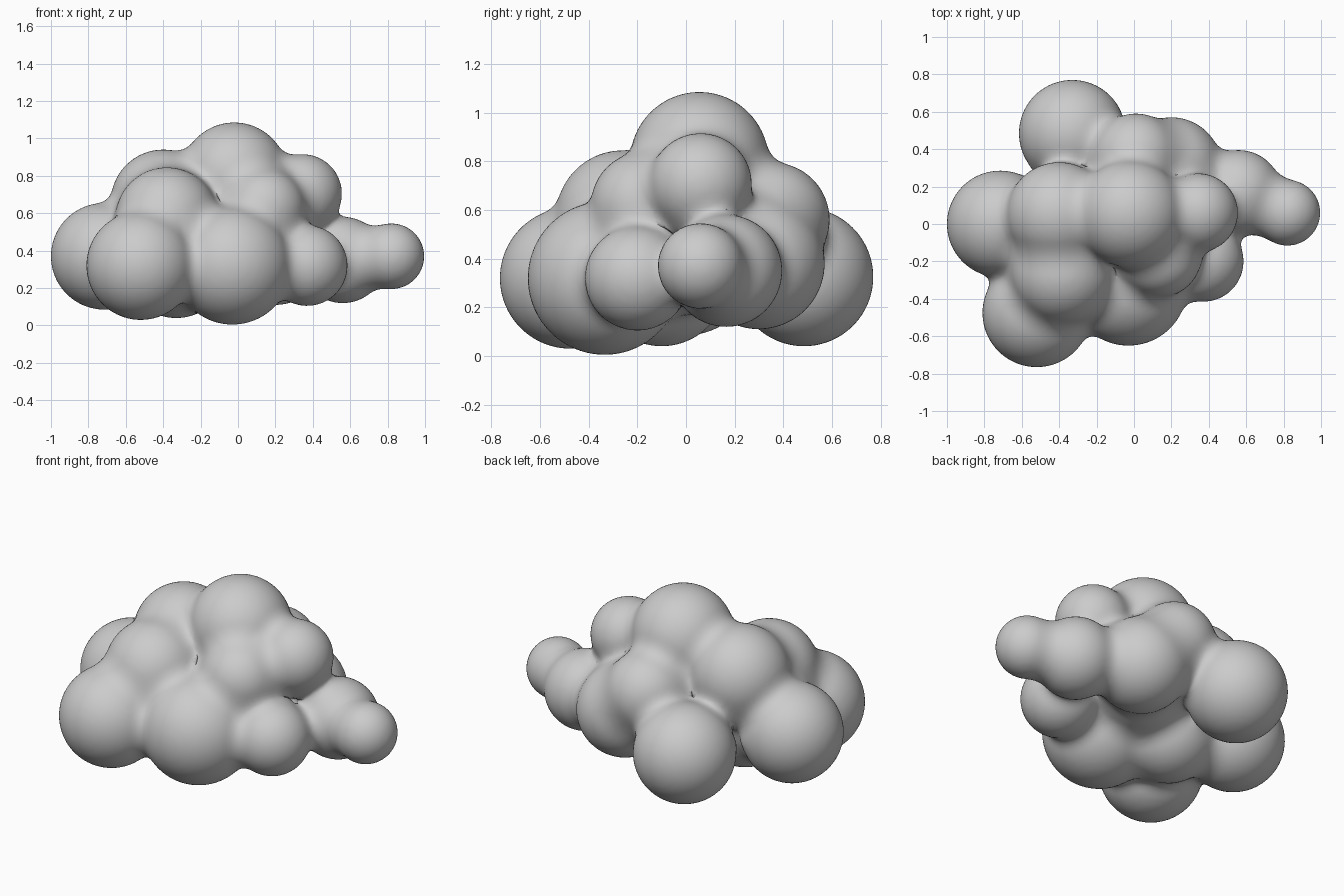
import bpy, bmesh
from mathutils import Vector, Matrix

if "Cube" in bpy.data.objects:
    bpy.data.objects.remove(bpy.data.objects["Cube"])

# Puffs: x, y, z, radius
PUFFS = [
    (0.82, 0.06, 0.37, 0.175),    # right tip
    (0.56, 0.165, 0.35, 0.23),    # right
    (0.37, -0.20, 0.32, 0.215),   # front right
    (-0.03, -0.335, 0.32, 0.315), # front middle
    (-0.52, -0.475, 0.32, 0.29),  # front left
    (-0.715, 0.0, 0.37, 0.285),   # left
    (-0.33, 0.485, 0.325, 0.285), # back left
    (-0.02, 0.055, 0.80, 0.285),  # crown
    (-0.40, 0.05, 0.66, 0.28),    # upper left
    (0.345, 0.06, 0.705, 0.21),   # upper right
    (-0.38, -0.26, 0.57, 0.275),  # upper front left
    (0.14, -0.17, 0.62, 0.22),    # upper front right
    (0.01, 0.355, 0.56, 0.235),   # upper back
    (0.20, 0.30, 0.38, 0.27),     # back right
    (-0.33, -0.10, 0.31, 0.27),   # hidden core
    (0.0, 0.05, 0.45, 0.28),      # hidden core
]
BLEND = 0.09
BALLS = [(Vector(p[:3]), p[3]) for p in PUFFS]


def field(p):
    """Distance to the softly blended union of all puffs."""
    d = 10.0
    for c, r in BALLS:
        e = (p - c).length - r
        h = max(BLEND - abs(d - e), 0.0)
        d = min(d, e) - h * h / (4 * BLEND)
    return d


# Overlapping spheres fused into one skin
bm = bmesh.new()
for c, r in BALLS:
    bmesh.ops.create_icosphere(bm, subdivisions=4, radius=r, matrix=Matrix.Translation(c))
mesh = bpy.data.meshes.new("cloud")
bm.to_mesh(mesh)
bm.free()
cloud = bpy.data.objects.new("cloud", mesh)
bpy.context.collection.objects.link(cloud)
bpy.context.view_layer.objects.active = cloud
cloud.select_set(True)

remesh = cloud.modifiers.new("fuse", 'REMESH')
remesh.mode = 'VOXEL'
remesh.voxel_size = 0.022
bpy.ops.object.modifier_apply(modifier=remesh.name)
relax = cloud.modifiers.new("relax", 'SMOOTH')
relax.factor = 0.5
relax.iterations = 4
bpy.ops.object.modifier_apply(modifier=relax.name)

# Settle the skin onto the blended surface for soft creases
E = 0.002
AXES = [Vector((E, 0, 0)), Vector((0, E, 0)), Vector((0, 0, E))]
for v in cloud.data.vertices:
    p = v.co.copy()
    for _ in range(3):
        d = field(p)
        if abs(d) < 0.0005:
            break
        g = Vector([(field(p + a) - d) / E for a in AXES])
        if g.length < 0.2:
            break
        p -= g * max(-0.04, min(0.04, d / g.length_squared))
    v.co = p

bpy.ops.object.shade_smooth()
